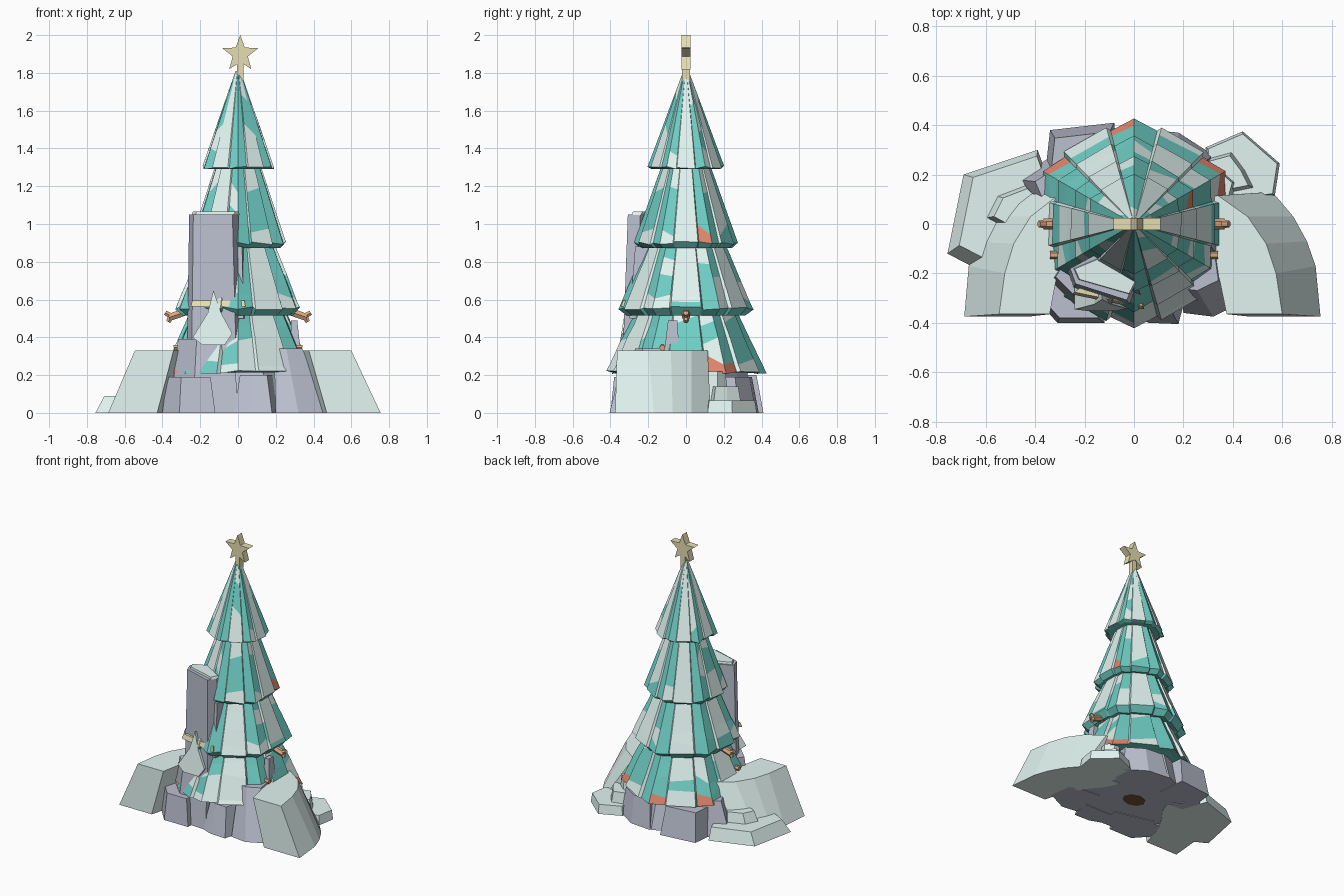
import bpy, bmesh, random
from math import sin, cos, pi, radians
from mathutils import Vector

if "Cube" in bpy.data.objects:
    bpy.data.objects.remove(bpy.data.objects["Cube"])

random.seed(4)

def mat(name, r, g, b):
    m = bpy.data.materials.new(name)
    m.diffuse_color = (r, g, b, 1)
    m.use_nodes = True
    m.node_tree.nodes["Principled BSDF"].inputs["Base Color"].default_value = m.diffuse_color
    return m

TEAL = mat("teal", .16, .62, .56)
SNOW = mat("snow", .76, .91, .88)
ROCK = mat("stone", .50, .53, .63)
WOOD = mat("wood", .70, .39, .22)
GOLD = mat("gold", .80, .73, .45)
CORAL = mat("coral", .75, .24, .15)
BARK = mat("bark", .17, .09, .04)

def add(name, bm, mats):
    bmesh.ops.recalc_face_normals(bm, faces=bm.faces[:])
    me = bpy.data.meshes.new(name)
    bm.to_mesh(me)
    bm.free()
    for m in mats:
        me.materials.append(m)
    ob = bpy.data.objects.new(name, me)
    bpy.context.collection.objects.link(ob)
    return ob

def loft(name, rings, mats, pick=None):
    """Skin closed rings of equal length, capping both ends."""
    bm = bmesh.new()
    vs = [[bm.verts.new(p) for p in r] for r in rings]
    n = len(vs[0])
    for j in range(len(vs) - 1):
        for i in range(n):
            k = (i + 1) % n
            f = bm.faces.new((vs[j][i], vs[j][k], vs[j + 1][k], vs[j + 1][i]))
            if pick:
                f.material_index = pick(j, i)
    bm.faces.new(vs[0][::-1])
    bm.faces.new(vs[-1])
    return add(name, bm, mats)

def block(name, pts, h, top=.9, shift=(0, 0), z=0, m=ROCK):
    """Tapered prism over an outline."""
    cx = sum(p[0] for p in pts) / len(pts)
    cy = sum(p[1] for p in pts) / len(pts)
    up = [(cx + (x - cx) * top + shift[0], cy + (y - cy) * top + shift[1], h) for x, y in pts]
    return loft(name, [[(x, y, z) for x, y in pts], up], [m])

# foliage tiers: six pointed teal ribs with raised snow strips between
SECTOR = [(0, 1.0), (14, .91), (16, .955), (44, .955), (46, .91)]

def tier(name, profile, coral, patchy=.3):
    rings = []
    for j, (r, z) in enumerate(profile):
        ring = []
        for k in range(6):
            for a, s in SECTOR:
                t = radians(90 + 60 * k + a)
                dz = random.uniform(-.035, .035) if 2 < j < len(profile) - 1 else 0
                if j == 2:
                    dz = random.uniform(-.01, .01)
                rr = r - dz * .35
                ring.append((rr * s * cos(t), rr * s * sin(t), z + dz))
        rings.append(ring)
    last = len(profile) - 2

    def pick(j, i):
        if j < 2:
            return 0
        if j == 2 and i in coral:
            return 2
        if i % 5 in (1, 2, 3):
            return 0 if j != last and random.random() < patchy * .5 else 1
        return 1 if random.random() < patchy else 0
    return loft(name, rings, [TEAL, SNOW, CORAL], pick)

def skirt(r0, z0, r1, z1, drop):
    # underside lip, hem, then rising rows
    rows = [(r0 * .7, z0 - drop * .6), (r0 * .88, z0 - drop), (r0, z0)]
    for t in (.16, .4, .7, 1):
        rows.append((r0 + (r1 - r0) * t, z0 + (z1 - z0) * t))
    return rows

tier("tier_bottom", skirt(.425, .215, .24, .60, 0), {0, 4, 9, 10, 20, 24, 25})
tier("tier_lower_middle", skirt(.355, .555, .19, .93, .04), set())
tier("tier_upper_middle", skirt(.275, .90, .125, 1.32, .028), {24}, .25)
tier("tier_top", skirt(.205, 1.30, .014, 1.81, .01), set(), .2)

# star and stem
def star(y):
    return [((.1 if i % 2 == 0 else .042) * sin(i * pi / 5) + .012, y,
             1.9 + (.1 if i % 2 == 0 else .042) * cos(i * pi / 5)) for i in range(10)]
loft("star", [star(-.025), star(.025)], [GOLD])
block("star_stem", [(-.005, -.02), (.028, -.02), (.028, .02), (-.005, .02)], 1.86, 1, z=1.755, m=GOLD)

# trunk
disc = [(.085 * cos(i * pi / 4), .065 * sin(i * pi / 4)) for i in range(8)]
block("trunk", disc, .3, .9, m=BARK)

# stone foot: faceted ring with boulders set around it
foot = []
for i in range(14):
    r = .385 if i % 2 else .355
    foot.append((r * cos(2 * pi * i / 14 + .2), r * sin(2 * pi * i / 14 + .2)))
block("stone_foot", foot, .24, .82, z=.004)
block("front_left_boulder", [(-.40, -.30), (-.31, -.4), (-.12, -.4), (-.12, -.2), (-.36, -.15)], .19, .82)
block("front_left_tall_rock", [(-.36, -.24), (-.24, -.36), (0, -.37), (0, -.2), (-.29, -.13)], .39, .82, (.01, .03))
block("front_centre_rock", [(-.02, -.37), (.06, -.40), (.18, -.405), (.22, -.25), (0, -.25)], .2, .72, (0, .03))
block("front_right_rock", [(.2, -.36), (.32, -.375), (.475, -.3), (.45, -.12), (.22, -.1)], .34, .55, (-.07, .05))
block("back_left_boulder", [(-.34, .38), (-.08, .41), (-.06, .2), (-.36, .2)], .2, .85, (0, -.02))
block("back_right_boulder", [(.02, .385), (.18, .37), (.32, .28), (.3, .15), (.04, .2)], .19, .85, (0, -.02))
block("left_rock", [(-.48, .18), (-.34, .27), (-.2, .1), (-.42, .04)], .24, .75, (.05, 0))
block("side_shard", [(.28, -.13), (.345, -.13), (.345, -.03), (.28, -.03)], .49, .5, (-.015, .01), .2)

# upright slab sunk into the front of the tree, with its snow cap
block("stone_slab", [(-.27, -.19), (-.245, -.26), (-.01, -.335), (.025, -.26), (-.16, -.13)], 1.05, .88,
      (-.005, .015), .3)
block("slab_side_rock", [(-.06, -.28), (.03, -.30), (.04, -.2), (-.06, -.2)], .88, .8, (0, .02), .5)
block("slab_snow", [(-.245, -.18), (-.225, -.225), (-.015, -.285), (.01, -.235), (-.15, -.14)], 1.065, .95,
      z=1.048, m=SNOW)

# jagged snow peaks where the slab meets the branches
peaks = [(-.24, .40), (-.19, .36), (-.07, .36), (-.03, .42), (-.09, .53), (-.13, .65), (-.16, .53)]
loft("slab_snow_peaks", [[(x, -.352 + (z - .36) * .16, z) for x, z in peaks],
                         [(x, -.25, z) for x, z in peaks]], [SNOW])
block("gold_hem", [(-.25, -.285), (.04, -.345), (.04, -.3), (-.2, -.25)], .595, .95, (0, .01), .562, GOLD)

# curved snow banks: trapezoid section swept towards the back
BANK = [((.47, -.375), (.375, -.365), (.60, -.365), (.755, -.375)),
        ((.42, -.22), (.345, -.22), (.575, -.20), (.735, -.17)),
        ((.34, -.08), (.30, -.08), (.535, -.08), (.70, -.07)),
        ((.26, .02), (.25, .02), (.46, .03), (.645, .03)),
        ((.22, .11), (.22, .10), (.34, .115), (.56, .13))]
for side, sx, name in ((1, 1, "right_snow_bank"), (-1, .91, "left_snow_bank")):
    loft(name, [[(side * sx * x, y, h) for (x, y), h in zip(s, (0, .33, .33, 0))] for s in BANK], [SNOW])

# low stepped snow heaps behind the banks
block("left_heap", [(-.755, -.12), (-.69, .2), (-.39, .3), (-.3, .05), (-.64, -.18)], .09, .86, (.02, .01), m=SNOW)
block("left_heap_step", [(-.63, .02), (-.58, .12), (-.45, .17), (-.33, .05), (-.5, -.05)], .16, .75, (.03, 0), m=SNOW)
block("right_heap", [(.29, .31), (.44, .375), (.59, .245), (.57, .115), (.3, .08)], .065, .93, m=SNOW)
block("right_heap_step", [(.29, .27), (.4, .3), (.46, .22), (.5, .14), (.3, .1)], .14, .75, (-.01, 0), m=SNOW)
block("right_heap_top", [(.28, .22), (.35, .23), (.42, .17), (.4, .1), (.28, .08)], .22, .7, m=SNOW)

# forked arms and small pegs, mirrored left and right
def rod(name, a, b, r0, r1):
    a, b = Vector(a), Vector(b)
    q = (b - a).to_track_quat('Z', 'Y')
    loft(name, [[p + q @ Vector((r * cos(i * pi / 3), r * sin(i * pi / 3), 0)) for i in range(6)]
                for p, r in ((a, r0), (b, r1))], [WOOD])
for s, side in ((1, "right"), (-1, "left")):
    rod(side + "_arm", (s * .22, 0, .555), (s * .365, 0, .505), .022, .022)
    rod(side + "_arm_fork_up", (s * .35, 0, .51), (s * .385, 0, .53), .018, .014)
    rod(side + "_arm_fork_down", (s * .35, 0, .515), (s * .37, 0, .482), .018, .014)
    rod(side + "_peg", (s * .26, -.125, .35), (s * .34, -.125, .345), .016, .016)
